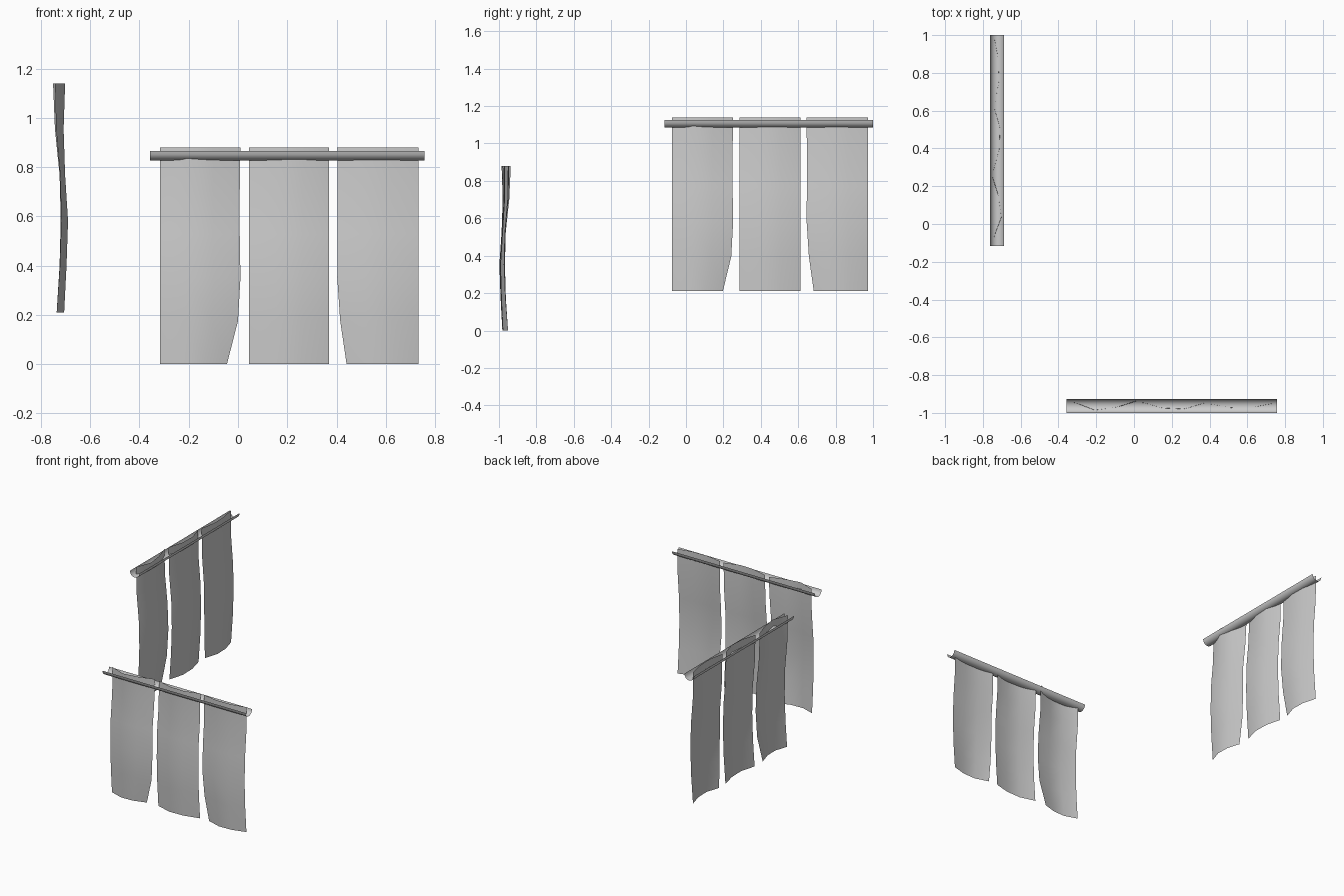
import bpy, math

if "Cube" in bpy.data.objects:
    bpy.data.objects.remove(bpy.data.objects["Cube"])

ROWS = [0.88, 0.704, 0.528, 0.352, 0.176, 0.0]
DRIFT = [0.0, 0.0, -0.012, -0.020, -0.014, -0.003]   # sway of each row
SWELL = [1.0, 0.75, 0.5, 0.7, 0.7, 0.8]              # strength of the fold per row
HANG = [0.018, -0.020, -0.016, 0.018]                # fold shape at the hem
# per panel: left edge, right edge, fold at the top
PANELS = [
    (-0.317, 0.010, [0.018, -0.023, -0.008, 0.026]),
    (0.045, 0.370, [0.018, -0.012, -0.017, 0.015]),
    (0.403, 0.732, [0.010, -0.010, -0.008, 0.013]),
]
RIGHT_PULL = [0, -0.003, -0.003, 0, -0.010, -0.055]   # first panel, inner edge
LEFT_PULL = [0, 0.001, 0.001, 0, 0.012, 0.038]        # third panel, inner edge


def make(name, verts, faces, place):
    mesh = bpy.data.meshes.new(name)
    mesh.from_pydata(verts, [], faces)
    for p in mesh.polygons:
        p.use_smooth = True
    obj = bpy.data.objects.new(name, mesh)
    bpy.context.collection.objects.link(obj)
    obj.location, obj.rotation_euler[2], obj.scale[2] = place


def grid_faces(rows, cols):
    return [(r * cols + c, (r + 1) * cols + c, (r + 1) * cols + c + 1, r * cols + c + 1)
            for r in range(rows - 1) for c in range(cols - 1)]


def curtain(label, place):
    # three hanging cloth panels
    for i, (left, right, fold) in enumerate(PANELS):
        verts = []
        for r, z in enumerate(ROWS):
            a = left + (LEFT_PULL[r] if i == 2 else 0)
            b = right + (RIGHT_PULL[r] if i == 0 else 0)
            t = r / 5
            for c in range(4):
                y = DRIFT[r] + SWELL[r] * (fold[c] * (1 - t) + HANG[c] * t)
                verts.append((a + (b - a) * c / 3, y, z))
        make(f"{label}_cloth_panel_{i + 1}", verts, grid_faces(6, 4), place)
    # open half-round rail
    n = 9
    verts = [(x, 0.037 * math.cos(math.pi * k / (n - 1)),
              0.865 - 0.037 * math.sin(math.pi * k / (n - 1)))
             for x in (-0.358, 0.758) for k in range(n)]
    make(f"{label}_rail", verts, grid_faces(2, n), place)


curtain("front", ((0, -0.963, 0), 0, 1))
curtain("side", ((-0.725, 0.242, 0.21), math.pi / 2, 1.057))
